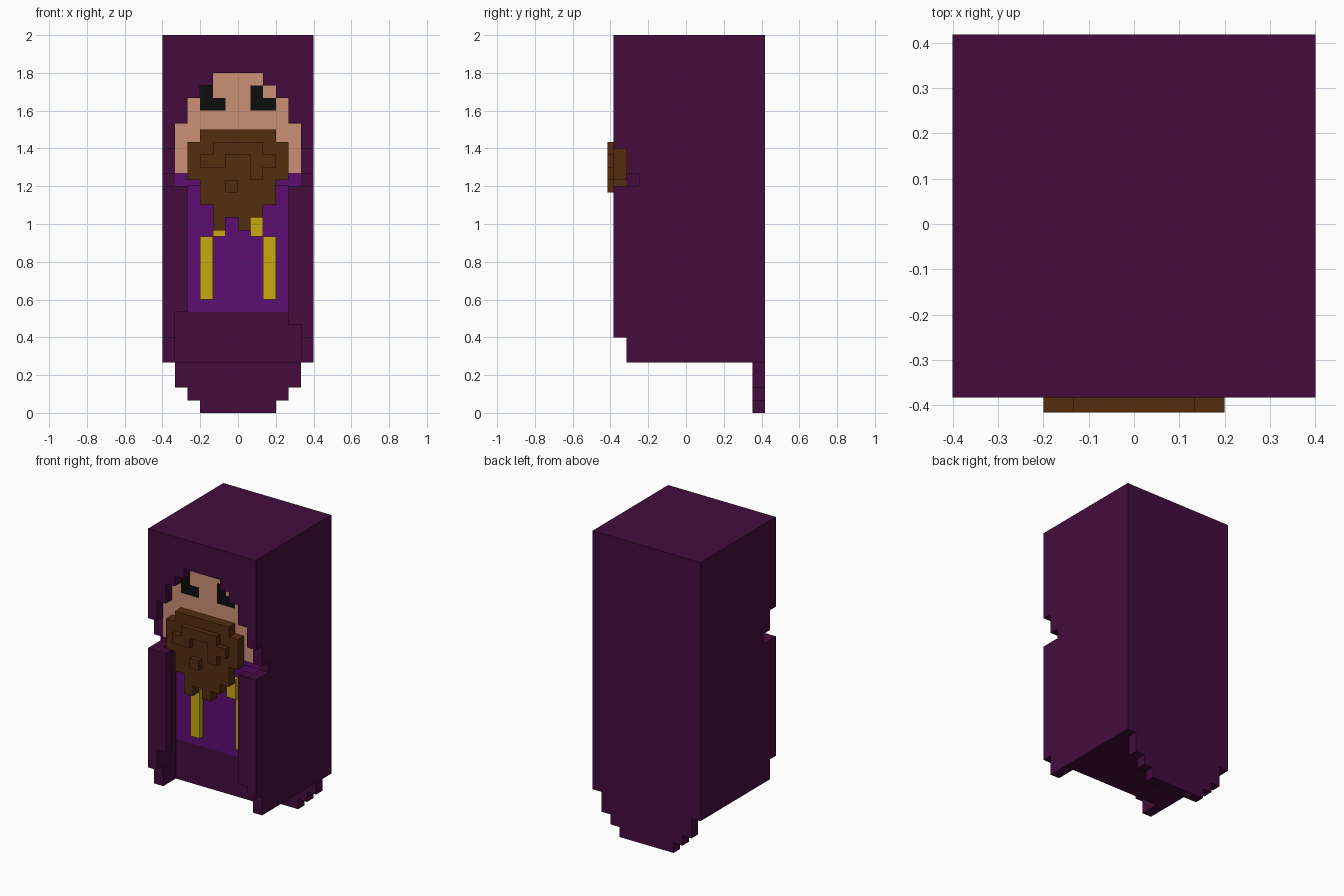
import bpy, bmesh, math
from mathutils import Vector

if "Cube" in bpy.data.objects:
    bpy.data.objects.remove(bpy.data.objects["Cube"])

U = 2 / 30            # one block
H = U / 2             # half-block grid
Y0 = -0.3825          # front of the hooded cloak


def material(name, rgb):
    m = bpy.data.materials.new(name)
    m.diffuse_color = (*rgb, 1)
    m.use_nodes = True
    m.node_tree.nodes["Principled BSDF"].inputs["Base Color"].default_value = m.diffuse_color
    return m


CLOAK = material("dark_purple", (0.058, 0.0037, 0.048))
ROBE = material("bright_purple", (0.107, 0.0044, 0.171))
SKIN = material("skin", (0.597, 0.283, 0.178))
BROWN = material("brown", (0.091, 0.025, 0.0048))
GOLD = material("gold", (0.578, 0.392, 0.0044))
BLACK = material("black", (0.004, 0.004, 0.004))

SIDES = [(axis, s) for axis in range(3) for s in (0, 1)]


def blocks(name, boxes, mats, rule=None):
    """Join boxes (x0, x1, depth0, depth1, z0, z1 in blocks) into one clean skin."""
    cells = set()
    for b in boxes:
        r = [round(v * 2) for v in b]
        cells |= {(x, y, z) for x in range(r[0], r[1])
                  for y in range(r[2], r[3]) for z in range(r[4], r[5])}
    bm = bmesh.new()
    verts = {}
    for c in cells:
        for axis, s in SIDES:
            n = list(c)
            n[axis] += 1 if s else -1
            if tuple(n) in cells:
                continue
            a, b = (axis + 1) % 3, (axis + 2) % 3
            loop = []
            for da, db in ((0, 0), (1, 0), (1, 1), (0, 1)):
                p = list(c)
                p[axis] += s
                p[a] += da
                p[b] += db
                p = tuple(p)
                if p not in verts:
                    verts[p] = bm.verts.new((p[0] * H, Y0 + p[1] * H, p[2] * H))
                loop.append(verts[p])
            f = bm.faces.new(loop if s else loop[::-1])
            if rule:
                f.material_index = rule(f.calc_center_median())
    bmesh.ops.dissolve_limit(bm, angle_limit=0.01, verts=bm.verts[:],
                             edges=bm.edges[:], delimit={'MATERIAL'})
    return finish(name, bm, mats)


def finish(name, bm, mats):
    me = bpy.data.meshes.new(name)
    bm.to_mesh(me)
    bm.free()
    for m in mats:
        me.materials.append(m)
    ob = bpy.data.objects.new(name, me)
    bpy.context.collection.objects.link(ob)
    return ob


def both(x0, x1, *rest):
    return [(x0, x1, *rest), (-x1, -x0, *rest)]


# Cloak: roof, back, tail steps, side walls and the stepped hood opening
cloak = [(-6, 6, 0, 12, 27, 30), (-6, 6, 11, 12, 4, 27),
         (-5, 5, 11, 12, 2, 4), (-4, 4, 11, 12, 1, 2), (-3, 3, 11, 12, 0, 1)]
cloak += both(5, 6, 2, 12, 4, 27)
cloak += both(5, 6, 1, 2, 4, 18) + both(5, 6, 1, 2, 19, 27)
cloak += both(5, 6, 0, 1, 6, 18) + both(5, 6, 0, 1, 21, 27)
cloak += both(4, 5, 0, 1, 23, 27) + both(3, 4, 0, 1, 25, 27) + both(2, 3, 0, 1, 26, 27)
cloak += [(-5, -4, 0, 1, 8, 18), (4, 5, 0, 1, 7, 18)]
blocks("hooded_cloak", cloak, [CLOAK])

# Robe body, dark at the hem, with a collar under the head
blocks("robe", [(-5, 5, 3, 11, 4, 19), (-5, 5, 2, 3, 18, 19)], [ROBE, CLOAK],
       lambda p: 1 if p.z < 8 * U else 0)
blocks("neck", [(-3, 3, 1, 2, 18, 19)], [CLOAK])

# Head inside the hood
blocks("head", [(-5, 5, 1, 11, 19, 27)], [SKIN])

# Eyes: thin plates on the face
bm = bmesh.new()
for x0, x1, z0, z1 in ((-3, -2, 24, 26), (-2, -1, 24, 25), (1, 2, 24, 26), (2, 3, 24, 25)):
    r = bmesh.ops.create_cube(bm, size=1)
    bmesh.ops.scale(bm, vec=((x1 - x0) * U, 0.004, (z1 - z0) * U), verts=r["verts"])
    bmesh.ops.translate(bm, vec=Vector(((x0 + x1) / 2 * U, Y0 + U - 0.002,
                                        (z0 + z1) / 2 * U)), verts=r["verts"])
finish("eyes", bm, [BLACK])

# Beard slab with two tips, plus a raised moustache and a small tuft
blocks("beard", [(-3, 3, 0, 1, 21.5, 22.5), (-4, 4, 0, 1, 18.5, 21.5),
                 (-3, 3, 0, 1, 16.5, 18.5), (-2, 2, 0, 1, 15.5, 16.5),
                 (-2, -1, 0, 1, 14.5, 15.5), (0, 1, 0, 1, 14.5, 15.5)], [BROWN])
blocks("moustache", [(-2, 2, -.5, 0, 20.5, 21.5), (-3, -1, -.5, 0, 19.5, 20.5),
                     (1, 3, -.5, 0, 19.5, 20.5), (1, 2, -.5, 0, 18.5, 19.5),
                     (-1, 0, -.5, 0, 17.5, 18.5)], [BROWN])

# Gold trim hanging down the robe
blocks("gold_trim", both(2, 3, 2.5, 3, 9, 14) + both(1, 2, 2.5, 3, 14, 16), [GOLD])
